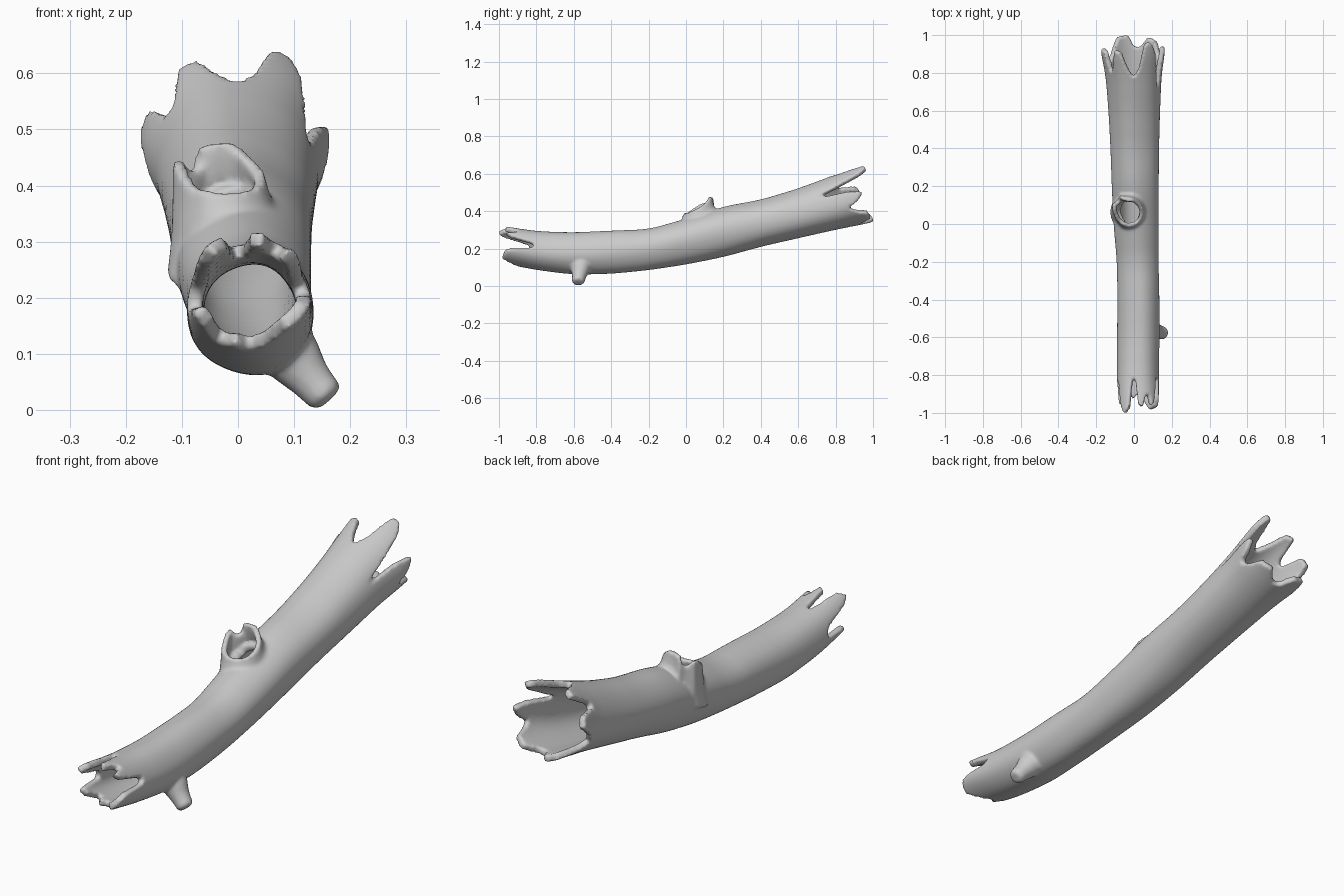
import bpy, bmesh, math
from mathutils import Vector

if "Cube" in bpy.data.objects:
    bpy.data.objects.remove(bpy.data.objects["Cube"])

SIDES = 120


def lerp_table(table, t):
    """Smooth interpolation of row values; first column is the key."""
    for a, b in zip(table, table[1:]):
        if t <= b[0]:
            f = max(0.0, (t - a[0]) / (b[0] - a[0]))
            return [p + (q - p) * f for p, q in zip(a[1:], b[1:])]
    return list(table[-1][1:])


# y, left x, right x, bottom z, top z of the trunk
PROFILE = [
    (-1.0, -.088, .132, .125, .325), (-.8, -.092, .13, .085, .292),
    (-.6, -.09, .135, .06, .285), (-.4, -.087, .135, .065, .295),
    (-.2, -.09, .13, .085, .303), (0, -.108, .13, .115, .36),
    (.2, -.118, .13, .155, .425), (.4, -.125, .132, .21, .46),
    (.6, -.135, .138, .255, .52), (.8, -.15, .147, .30, .595),
    (.92, -.178, .168, .325, .648), (1.0, -.178, .168, .34, .67)]

# angle around the trunk, y of the broken edge
FRONT = [(-20, -.97), (-5, -.93), (8, -.82), (22, -.81), (34, -.94), (48, -.96), (58, -.90),
         (68, -.91), (76, -.97), (90, -.95), (97, -.82), (106, -.81), (116, -.97), (135, -1.003),
         (150, -.97), (165, -.84), (188, -.83), (203, -.96), (222, -.95), (238, -.88),
         (255, -.93), (270, -.90), (285, -.93), (310, -.985), (340, -.97)]
BACK = [(-20, .87), (-10, .92), (5, .945), (15, .86), (24, .67), (34, .80), (46, .92),
        (58, .96), (68, .95), (78, .82), (90, .77), (103, .82), (114, .90), (128, .92),
        (138, .82), (148, .80), (160, .91), (178, .93), (192, .87), (208, .85), (222, .90),
        (238, .99), (260, 1.003), (272, .94), (284, .94), (300, .99), (318, .97),
        (330, .90), (340, .87)]


def section(y):
    # average over neighbours so the profile has no kinks
    rows = [lerp_table(PROFILE, y + d) for d in (-.06, -.03, 0, .03, .06)]
    l, r, b, t = [sum(c) / 5 for c in zip(*rows)]
    return (l + r) / 2, (b + t) / 2, (r - l) / 2, (t - b) / 2


def on_trunk(y, a):
    cx, cz, rx, rz = section(y)
    k = 1 + .012 * math.sin(3 * a + 4 * y) + .01 * math.sin(5 * a - 3 * y)
    return Vector((cx + rx * k * math.cos(a), y, cz + rz * k * math.sin(a)))


def top_z(x, y):
    cx, cz, rx, rz = section(y)
    return cz + rz * math.sqrt(max(0, 1 - ((x - cx) / rx) ** 2))


def loft(bm, rings, caps=False):
    vs = [[bm.verts.new(p) for p in ring] for ring in rings]
    n = len(vs[0])
    for lo, hi in zip(vs, vs[1:]):
        for i in range(n):
            j = (i + 1) % n
            bm.faces.new((lo[i], lo[j], hi[j], hi[i]))
    if caps:
        bm.faces.new(vs[0][::-1])
        bm.faces.new(vs[-1])
    bmesh.ops.recalc_face_normals(bm, faces=bm.faces)


def walled(name, bm, thickness):
    """Open surface thickened inwards, returned as a helper object."""
    me = bpy.data.meshes.new(name)
    bm.to_mesh(me)
    bm.free()
    ob = bpy.data.objects.new(name, me)
    bpy.context.collection.objects.link(ob)
    mod = ob.modifiers.new("wall", 'SOLIDIFY')
    mod.thickness = thickness
    mod.offset = -1
    return ob


# Trunk shell with splintered ends
angles = [2 * math.pi * i / SIDES for i in range(SIDES)]
deg = [(math.degrees(a) + 20) % 360 - 20 for a in angles]
f_end = [lerp_table(FRONT, d)[0] for d in deg]
b_end = [lerp_table(BACK, d)[0] for d in deg]
rings = []
for k in range(12):
    rings.append([on_trunk(f + (-.74 - f) * k / 12, a) for f, a in zip(f_end, angles)])
for k in range(81):
    rings.append([on_trunk(-.74 + 1.34 * k / 80, a) for a in angles])
for k in range(1, 17):
    rings.append([on_trunk(.60 + (b - .60) * k / 16, a) for b, a in zip(b_end, angles)])
bm = bmesh.new()
loft(bm, rings)

# Knot hole through the upper wall
KX, KY = -.027, .06
hole = [f for f in bm.faces if f.calc_center_median().z > section(f.calc_center_median().y)[1]
        and math.hypot(f.calc_center_median().x - KX, f.calc_center_median().y - KY) < .062]
bmesh.ops.delete(bm, geom=hole, context='FACES')
trunk = walled("trunk_shell", bm, .028)

# Raised ragged collar round the knot hole
# angle, rim height, rim radius
RIM = [(0, .415, .076), (45, .45, .076), (75, .478, .078), (100, .476, .082), (118, .468, .10),
       (130, .425, .09), (142, .43, .09), (152, .445, .10), (170, .44, .088), (190, .42, .078),
       (225, .395, .074), (270, .388, .074), (315, .392, .074), (360, .415, .076)]
collar_rings = [[], [], [], []]
for i in range(64):
    a = 2 * math.pi * i / 64
    z, r = lerp_table(RIM, math.degrees(a))

    def ring_point(rad, h=None, drop=0):
        x, y = KX + rad * math.cos(a), KY + rad * math.sin(a)
        return Vector((x, y, top_z(x, y) - drop if h is None else h))
    base = ring_point(.11 if math.cos(a) > -.5 else .10, drop=.016)
    collar_rings[0].append(base)
    rim = ring_point(r, z)
    for j, (u, w) in enumerate(((.65, .4), (.9, .75), (1, 1))):
        p = base.lerp(rim, u)
        p.z = base.z + (rim.z - base.z) * w
        collar_rings[j + 1].append(p)
bm = bmesh.new()
loft(bm, collar_rings)
# the open collar's outside must face away from its axis
f = max(bm.faces, key=lambda q: q.calc_center_median().x)
if f.normal.x < 0:
    bmesh.ops.reverse_faces(bm, faces=bm.faces)
collar = walled("knot_collar", bm, .022)

# Merge the walled parts
dg = bpy.context.evaluated_depsgraph_get()
bm = bmesh.new()
for ob in (trunk, collar):
    bm.from_object(ob, dg)
    bpy.data.objects.remove(ob)

# Broken branch stub low on the right side
stub = bmesh.new()
path = [((.088, -.56, .108), .055), ((.105, -.565, .086), .05), ((.125, -.57, .06), .040),
        ((.14, -.573, .042), .036), ((.155, -.577, .026), .034), ((.162, -.579, .018), .024)]
d = Vector((.66, -.1, -.75)).normalized()
u = d.cross(Vector((0, 1, 0))).normalized()
v = d.cross(u)
loft(stub, [[Vector(c) + r * (u * math.cos(2 * math.pi * i / 20) + v * math.sin(2 * math.pi * i / 20))
             for i in range(20)] for c, r in path], caps=True)
tmp = bpy.data.meshes.new("stub")
stub.to_mesh(tmp)
stub.free()
bm.from_mesh(tmp)
bpy.data.meshes.remove(tmp)

# One blended, smooth hollow log
me = bpy.data.meshes.new("hollow_log")
bm.to_mesh(me)
bm.free()
log = bpy.data.objects.new("hollow_log", me)
bpy.context.collection.objects.link(log)
rm = log.modifiers.new("blend", 'REMESH')
rm.mode = 'VOXEL'
rm.voxel_size = .0075
rm.use_smooth_shade = True
sm = log.modifiers.new("soften", 'SMOOTH')
sm.factor = .5
sm.iterations = 5
